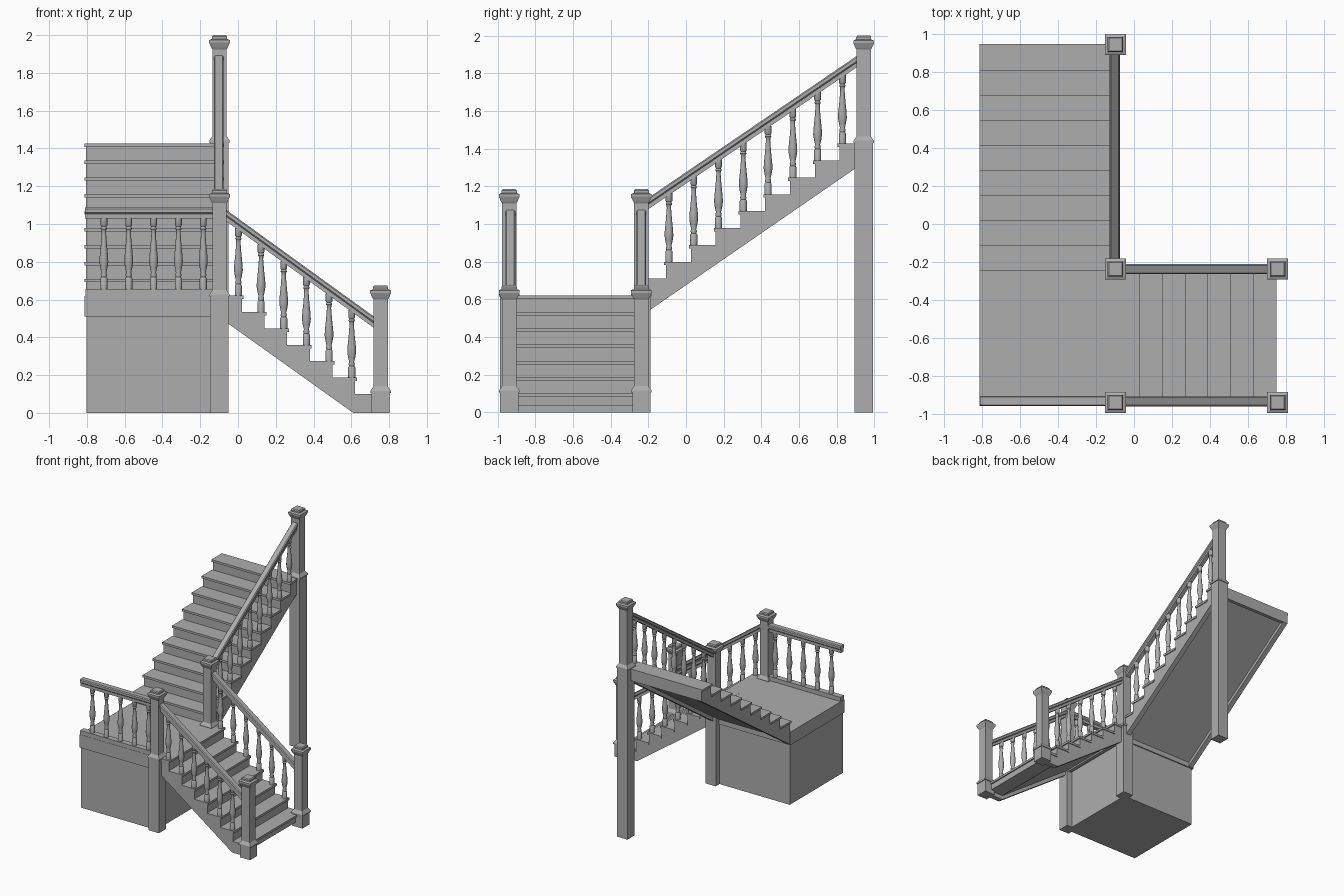
import bpy, bmesh, math
from mathutils import Vector

cube = bpy.data.objects.get("Cube")
if cube:
    bpy.data.objects.remove(cube, do_unlink=True)

grey = bpy.data.materials.new("plain grey")
grey.use_nodes = True
grey.diffuse_color = (0.42, 0.42, 0.42, 1)
grey.node_tree.nodes["Principled BSDF"].inputs["Base Color"].default_value = (0.42, 0.42, 0.42, 1)


def loft(name, rings, smooth=False):
    """Skin a stack of equal closed rings and cap both ends."""
    bm = bmesh.new()
    loops = [[bm.verts.new(p) for p in ring] for ring in rings]
    n = len(loops[0])
    for a, b in zip(loops, loops[1:]):
        for i in range(n):
            j = (i + 1) % n
            bm.faces.new((a[i], a[j], b[j], b[i]))
    bm.faces.new(loops[0][::-1])
    bm.faces.new(loops[-1])
    bmesh.ops.recalc_face_normals(bm, faces=bm.faces)
    mesh = bpy.data.meshes.new(name)
    bm.to_mesh(mesh)
    bm.free()
    mesh.materials.append(grey)
    obj = bpy.data.objects.new(name, mesh)
    bpy.context.collection.objects.link(obj)
    if smooth:
        bpy.ops.object.select_all(action="DESELECT")
        obj.select_set(True)
        bpy.context.view_layer.objects.active = obj
        bpy.ops.object.shade_smooth_by_angle(angle=math.radians(40))
    return obj


def box(name, x, y, z):
    return loft(name, [[(x[0], y[0], h), (x[1], y[0], h), (x[1], y[1], h), (x[0], y[1], h)] for h in z])


def lathe(name, x, y, profile, sides, turn=0.0, smooth=False):
    """Rings of the given radius and height around a vertical axis."""
    angles = [turn + math.tau * i / sides for i in range(sides)]
    return loft(name, [[(x + r * math.cos(a), y + r * math.sin(a), z) for a in angles]
                       for r, z in profile], smooth)


# Newel posts: square plinth, collar, slim shaft and moulded cap
POST = [(.054, 0), (.054, .012), (.038, .035), (.038, .495), (.044, .505), (.055, .53),
        (.055, .543), (.04, .55), (.04, .562), (.034, .57)]


def newel(name, x, y, base):
    profile = [(.048, 0), (.048, base)] + [(w, base + h) for w, h in POST]
    lathe(name, x, y, [(w * math.sqrt(2), h) for w, h in profile], 4, math.pi / 4)


PX, LX = -.098, .755
FRONT_Y, MID_Y, BACK_Y = -.938, -.237, .943
newel("top_newel", PX, BACK_Y, 1.43)
for side, y in (("front", FRONT_Y), ("back", MID_Y)):
    newel("landing_newel_" + side, PX, y, .615)
    newel("bottom_newel_" + side, LX, y, .105)

# Turned balusters: (radius, fraction of height)
TURNING = [(.019, 0), (.019, .15), (.014, .17), (.017, .2), (.013, .23), (.019, .3), (.0235, .38),
           (.022, .46), (.016, .62), (.0115, .78), (.012, .82), (.017, .84), (.013, .87),
           (.018, .89), (.018, 1)]


def baluster(name, x, y, bottom, top):
    lathe(name, x, y, [(r, bottom + f * (top - bottom)) for r, f in TURNING], 12, 0, True)


# Handrail section: wide rounded cap over a narrower fillet
RAIL = [(-.02, 0), (.02, 0), (.026, -.008), (.026, -.027), (.018, -.035), (.018, -.06),
        (-.018, -.06), (-.018, -.035), (-.026, -.027), (-.026, -.008)]


def handrail(name, start, end):
    start, end = Vector(start), Vector(end)
    across = (end - start).cross(Vector((0, 0, 1))).normalized()
    loft(name, [[p + across * w + Vector((0, 0, h)) for w, h in RAIL] for p in (start, end)])


# One straight flight; place(u, v, z) maps along / across / up to the model
def flight(name, place, u0, run, z0, rise, count, u_end, sides, underside):
    def prism(part, profile, v0, v1):
        loft(name + part, [[place(u, v, z) for u, z in profile] for v in (v0, v1)])

    nose, thick, wide = .01, .018, .042
    steps = [(u0 + k * run, z0 + k * rise) for k in range(count)]
    teeth = []
    for k, (u, z) in enumerate(steps):
        if k:
            teeth.append((u + nose, steps[k - 1][1] - thick))
        teeth.append((u + nose, z - thick))
    teeth.append((u_end, steps[-1][1] - thick))
    lo, hi = sides
    # Stringers at both sides, recessed core between them
    prism("_stringer_a", teeth + underside, lo, lo + wide)
    prism("_stringer_b", teeth + underside, hi - wide, hi)
    prism("_core", teeth + [(u, z + .035) for u, z in underside], lo + wide, hi - wide)
    # Header board closing the upper end
    z_end = underside[0][1]
    prism("_header", [(u_end - .03, z_end), (u_end, z_end), (u_end, steps[-1][1] - thick),
                      (u_end - .03, steps[-1][1] - thick)], lo + wide, hi - wide)
    # Treads with a small nosing
    for k, (u, z) in enumerate(steps):
        back = steps[k + 1][0] + nose if k + 1 < count else u_end
        prism("_tread_%d" % (k + 1), [(u, z - thick), (back, z - thick), (back, z), (u, z)],
              lo - .007, hi + .007)
    return steps


# Lower flight climbs towards -x
lower = flight("lower_flight", lambda u, v, z: (-u, v, z), -.75, .12, .1, .0867, 7, .09,
               (FRONT_Y - .012, MID_Y + .02), [(.09, .5), (-.61, 0), (-.738, 0)])
for side, y in (("front", -.932), ("back", MID_Y)):
    slope = .0867 / .12
    top = 1.066
    handrail("lower_handrail_" + side, (-.06, y, top + .01 * slope), (.725, y, top - .775 * slope))
    for u, z in lower[1:]:
        x = -u - .028
        baluster("lower_baluster_" + side, x, y, z, top - (x + .05) * slope - .05)

# Upper flight climbs towards +y
upper = flight("upper_flight", lambda u, v, z: (v, u, z), -.247, .1315, .71, .0895, 9, .945,
               (-.806, -.08), [(.945, 1.327), (-.237, .512)])
slope = .0895 / .1315
handrail("upper_handrail", (-.102, -.21, 1.132), (-.102, .91, 1.132 + 1.12 * slope))
for u, z in upper[1:]:
    y = u + .025
    baluster("upper_baluster", -.102, y, z, 1.132 + (y + .21) * slope - .05)

# Landing: closed base, overhanging slab and front balustrade
box("landing_base", (-.803, -.1), (-.948, -.24), (0, .515))
box("landing_slab", (-.813, -.09), (-.957, -.23), (.51, .62))
box("landing_bottom_rail", (-.808, -.13), (-.955, -.907), (.62, .655))
handrail("landing_handrail", (-.81, -.93, 1.088), (-.12, -.93, 1.088))
for i in range(5):
    baluster("landing_baluster", -.71 + i * .1315, -.93, .655, 1.035)
